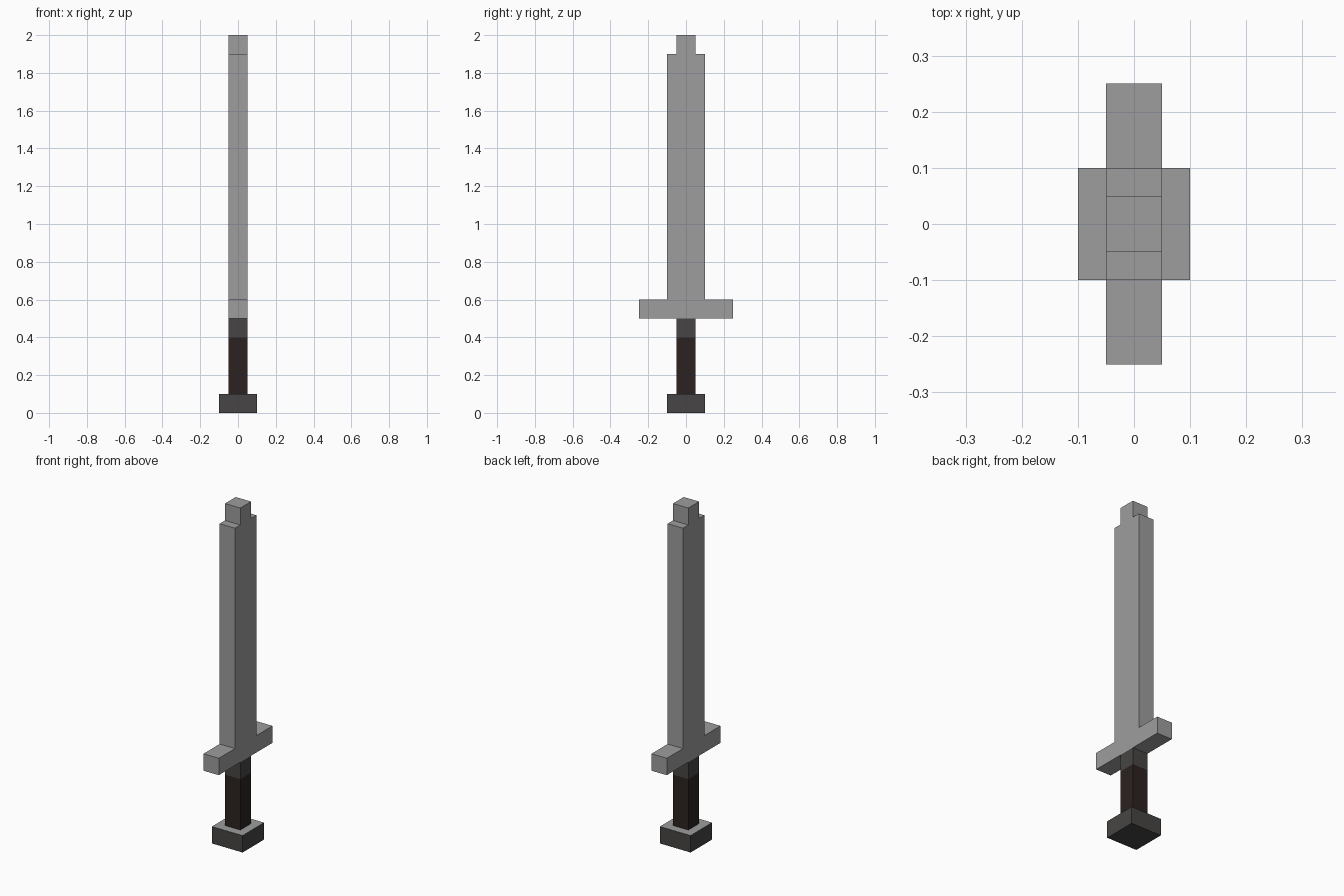
import bpy
import bmesh

cube = bpy.data.objects.get("Cube")
if cube:
    bpy.data.objects.remove(cube, do_unlink=True)


def material(name, rgb):
    m = bpy.data.materials.new(name)
    m.use_nodes = True
    col = (*rgb, 1.0)
    m.diffuse_color = col
    bsdf = next(n for n in m.node_tree.nodes if n.type == "BSDF_PRINCIPLED")
    bsdf.inputs["Base Color"].default_value = col
    return m


STEEL = material("steel grey", (0.337, 0.340, 0.342))
IRON = material("dark iron", (0.064, 0.060, 0.058))
LEATHER = material("dark brown leather", (0.025, 0.016, 0.015))


def finish(name, bm, mats):
    bmesh.ops.recalc_face_normals(bm, faces=bm.faces)
    mesh = bpy.data.meshes.new(name)
    bm.to_mesh(mesh)
    bm.free()
    for m in mats:
        mesh.materials.append(m)
    obj = bpy.data.objects.new(name, mesh)
    bpy.context.collection.objects.link(obj)
    return obj


def prism(bm, half, z0, z1):
    """Square block, centred on the z axis."""
    base = [bm.verts.new((x * half, y * half, z0))
            for x, y in ((-1, -1), (1, -1), (1, 1), (-1, 1))]
    face = bm.faces.new(base)
    top = bmesh.ops.extrude_face_region(bm, geom=[face])["geom"]
    verts = [g for g in top if isinstance(g, bmesh.types.BMVert)]
    bmesh.ops.translate(bm, verts=verts, vec=(0, 0, z1 - z0))


# Blade and crossguard: one stepped silhouette, mirrored and given thickness
HALF_THICK = 0.05
side = [(0.25, 0.5), (0.25, 0.6), (0.1, 0.6), (0.1, 1.9), (0.05, 1.9), (0.05, 2.0)]
outline = side + [(-y, z) for y, z in reversed(side)]
bm = bmesh.new()
face = bm.faces.new([bm.verts.new((-HALF_THICK, y, z)) for y, z in outline])
new = bmesh.ops.extrude_face_region(bm, geom=[face])["geom"]
bmesh.ops.translate(bm, verts=[g for g in new if isinstance(g, bmesh.types.BMVert)],
                    vec=(2 * HALF_THICK, 0, 0))
finish("blade_and_guard", bm, [STEEL])

# Grip: leather wrap with an iron collar under the guard
bm = bmesh.new()
prism(bm, 0.05, 0.1, 0.5)
bmesh.ops.bisect_plane(bm, geom=bm.verts[:] + bm.edges[:] + bm.faces[:],
                       plane_co=(0, 0, 0.4), plane_no=(0, 0, 1))
for f in bm.faces:
    f.material_index = 1 if f.calc_center_median().z > 0.4 else 0
finish("grip", bm, [LEATHER, IRON])

# Pommel: iron block with a steel top face
bm = bmesh.new()
prism(bm, 0.1, 0.0, 0.1)
for f in bm.faces:
    f.material_index = 1 if f.calc_center_median().z > 0.09 else 0
finish("pommel", bm, [IRON, STEEL])
